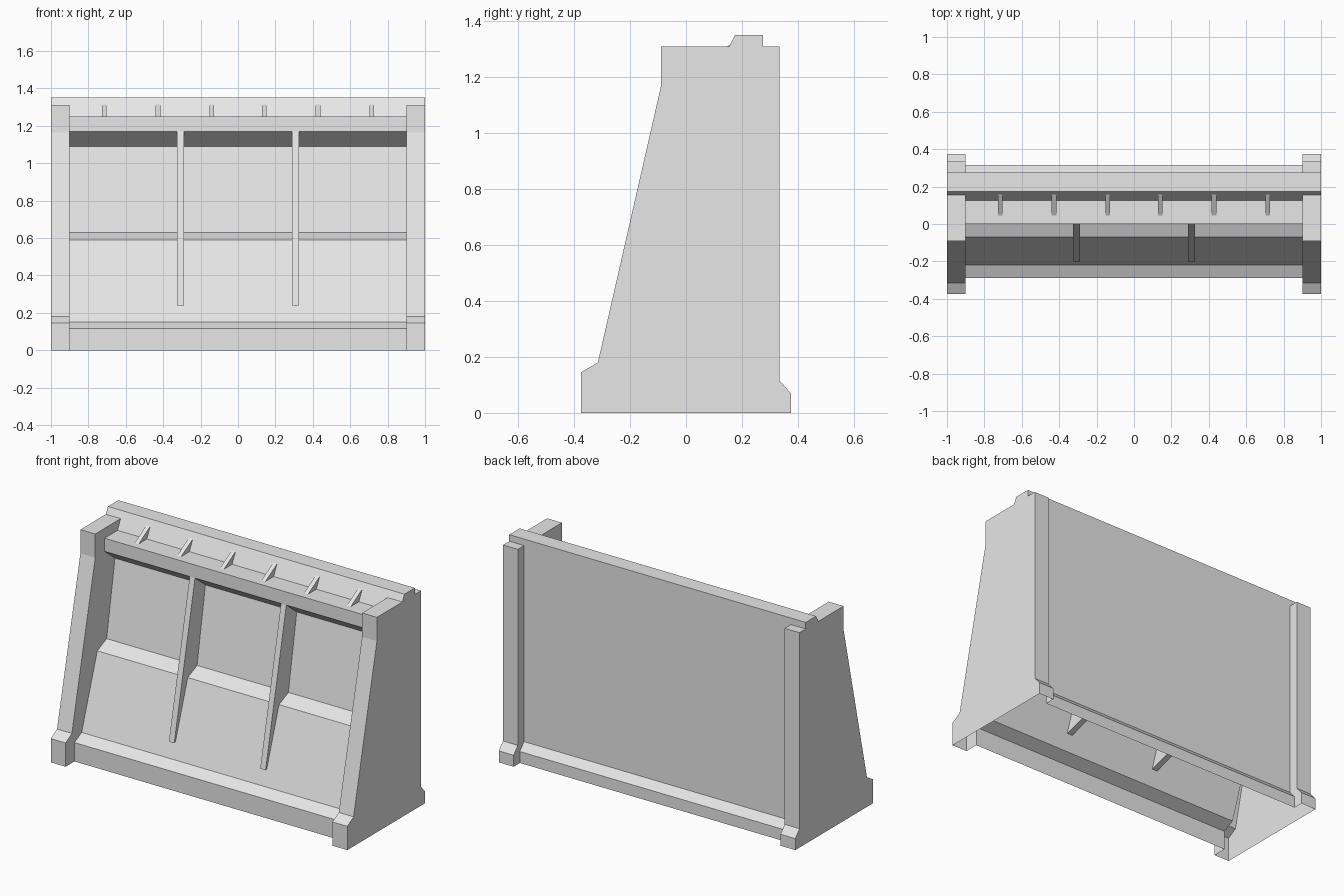
import bpy
import bmesh

cube = bpy.data.objects.get("Cube")
if cube:
    bpy.data.objects.remove(cube, do_unlink=True)

grey = bpy.data.materials.new("concrete_grey")
grey.use_nodes = True
grey.diffuse_color = (0.8, 0.8, 0.8, 1)
grey.node_tree.nodes["Principled BSDF"].inputs["Base Color"].default_value = (0.8, 0.8, 0.8, 1)


def sweep(bm, path, x0, x1):
    """Sheet made by pulling an open (y, z) path along x, facing outward."""
    rows = [[bm.verts.new((x, y, z)) for x in (x0, x1)] for y, z in path]
    for (a, b), (d, c) in zip(rows, rows[1:]):
        bm.faces.new((a, b, c, d))


def plate(bm, outline, x, faces_left):
    """Flat face at x, from a (y, z) outline running up the front and down the back."""
    verts = [bm.verts.new((x, y, z)) for y, z in outline]
    bm.faces.new(verts[::-1] if faces_left else verts)


def finish(name, bm, mirrored=False):
    bmesh.ops.remove_doubles(bm, verts=bm.verts, dist=0.0005)
    mesh = bpy.data.meshes.new(name)
    bm.to_mesh(mesh)
    bm.free()
    mesh.materials.append(grey)
    obj = bpy.data.objects.new(name, mesh)
    bpy.context.collection.objects.link(obj)
    if mirrored:
        obj.modifiers.new("mirror", 'MIRROR').use_mirror_merge = False
    return obj


def slab(bm, path, x, width):
    """Thin upright fin, open on its hidden side."""
    sweep(bm, path, x - width / 2, x + width / 2)
    plate(bm, path, x + width / 2, True)
    plate(bm, path, x - width / 2, False)


# Shared profiles, as (y, z) from the front foot over the top to the back foot
wall_front = [(-0.29, 0), (-0.29, 0.115), (-0.22, 0.15), (-0.07, 0.59), (0.02, 0.63),
              (0.10, 1.09), (0, 1.17), (0, 1.25), (0.125, 1.25)]
wall_back = [(0.275, 0.115), (0.315, 0.07), (0.315, 0)]
ridge = [(0.175, 1.35), (0.275, 1.35)]
frame_front = [(-0.375, 0), (-0.375, 0.145), (-0.315, 0.18), (-0.09, 1.165),
               (-0.09, 1.31), (0.155, 1.31)]
frame_back = [(0.275, 1.31), (0.335, 1.31), (0.335, 0.115), (0.375, 0.07), (0.375, 0)]

# Wall between the end frames, hollow and open underneath
bm = bmesh.new()
sweep(bm, wall_front + ridge + wall_back, -0.9, 0.9)
finish("wall_shell", bm)

# End frames: outer edge, end plate and the cheeks standing proud of the wall
bm = bmesh.new()
frame = frame_front + ridge + frame_back
sweep(bm, frame, 0.9, 1.0)
plate(bm, frame, 1.0, True)
plate(bm, frame_front + wall_front[::-1], 0.9, False)
plate(bm, frame_back + wall_back[::-1], 0.9, False)
finish("end_frames", bm, mirrored=True)

# Tall ribs on the front panels
bm = bmesh.new()
slab(bm, [(0, 0.3), (-0.2, 0.24), (0, 1.17), (0.10, 1.09)], 0.308, 0.036)
finish("front_ribs", bm, mirrored=True)

# Small gussets on the top ledge
bm = bmesh.new()
for x in (0.14, 0.428, 0.715):
    slab(bm, [(0.045, 1.25), (0.157, 1.315), (0.125, 1.25)], x, 0.026)
finish("top_gussets", bm, mirrored=True)
